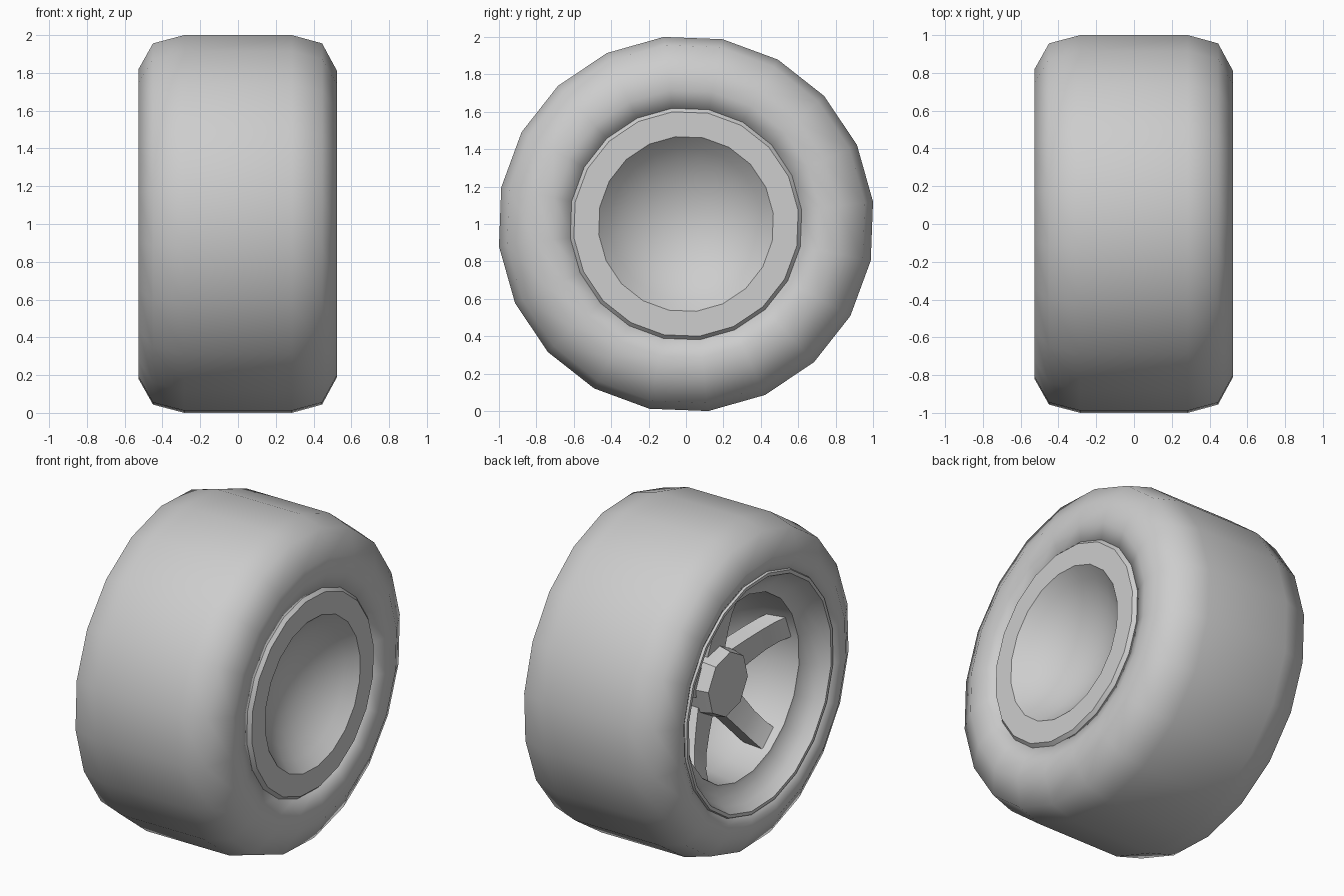
import bpy, bmesh, math

cube = bpy.data.objects.get("Cube")
if cube:
    bpy.data.objects.remove(cube, do_unlink=True)

SIDES = 20
TURN = math.radians(6.8)
AXLE = 1.0  # height of the axle

grey = bpy.data.materials.new("plain_grey")
grey.use_nodes = True
grey.diffuse_color = (0.61, 0.61, 0.61, 1)
grey.node_tree.nodes["Principled BSDF"].inputs["Base Color"].default_value = (0.61, 0.61, 0.61, 1)


def finish(bm, name, angle):
    """Turn a bmesh into a shaded object."""
    bmesh.ops.remove_doubles(bm, verts=bm.verts, dist=1e-5)
    bmesh.ops.recalc_face_normals(bm, faces=bm.faces)
    mesh = bpy.data.meshes.new(name)
    bm.to_mesh(mesh)
    bm.free()
    mesh.materials.append(grey)
    obj = bpy.data.objects.new(name, mesh)
    obj.location.z = AXLE
    bpy.context.collection.objects.link(obj)
    bpy.ops.object.select_all(action="DESELECT")
    obj.select_set(True)
    bpy.context.view_layer.objects.active = obj
    bpy.ops.object.shade_smooth_by_angle(angle=math.radians(angle))
    return obj


def loft(bm, rings, closed):
    """Join rings of vertices with quads."""
    count = len(rings)
    for i in range(count if closed else count - 1):
        a, b = rings[i], rings[(i + 1) % count]
        for j in range(len(a)):
            k = (j + 1) % len(a)
            bm.faces.new((a[j], a[k], b[k], b[j]))


def lathe(name, profile, angle, sides=SIDES, closed=False):
    """Spin (x, radius) points around the axle."""
    bm = bmesh.new()
    steps = [TURN + math.tau * i / sides for i in range(sides)]
    rings = [[bm.verts.new((x, r * math.cos(t), r * math.sin(t))) for t in steps]
             for x, r in profile]
    loft(bm, rings, closed)
    return finish(bm, name, angle)


def bowl(mouth_x, depth, radius, opening, steps=6):
    """Profile of a dished cap, from mouth to centre; opening is the wall angle."""
    edge = math.radians(opening)
    arc = [edge * (steps - i) / steps for i in range(steps + 1)]
    return [(mouth_x + depth * (math.cos(t) - math.cos(edge)) / (1 - math.cos(edge)),
             radius * math.sin(t) / math.sin(edge)) for t in arc]


# Tyre with rounded shoulders and beads tucked in at the rim
lathe("tyre", [
    (-0.485, 0.71), (-0.517, 0.765), (-0.527, 0.825), (-0.45, 0.963), (-0.285, 1.007),
    (0.285, 1.007), (0.445, 0.963), (0.525, 0.815), (0.523, 0.72), (0.49, 0.61),
], 80, closed=True)

# Rim: spoke-side bowl, stepped dish and lip, barrel, plain flange and shallow cap
rim = bowl(-0.36, 0.55, 0.56, 90)[::-1]
rim += [(-0.385, 0.565), (-0.39, 0.585), (-0.415, 0.63), (-0.455, 0.675), (-0.51, 0.705),
        (-0.51, 0.725), (-0.48, 0.738), (0.48, 0.636), (0.515, 0.604)]
rim += bowl(0.515, -0.22, 0.47, 50)
lathe("rim", rim, 32)

# Hub
lathe("hub", [(-0.29, 0), (-0.29, 0.195), (-0.2, 0.215), (0.15, 0.215), (0.15, 0)], 20, sides=8)

# Five arched spokes: (radius, front x, half width)
path = [(0.14, -0.2, 0.09), (0.29, -0.235, 0.08), (0.4, -0.265, 0.073),
        (0.49, -0.3, 0.072), (0.57, -0.35, 0.075)]
for n in range(5):
    bm = bmesh.new()
    rings = [[bm.verts.new(p) for p in
              ((x, -w, r), (x, w, r), (x + 0.11, w, r), (x + 0.11, -w, r))]
             for r, x, w in path]
    loft(bm, rings, False)
    bm.faces.new(rings[0])
    bm.faces.new(rings[-1])
    spoke = finish(bm, f"spoke_{n + 1}", 35)
    spoke.rotation_euler.x = math.tau * n / 5
